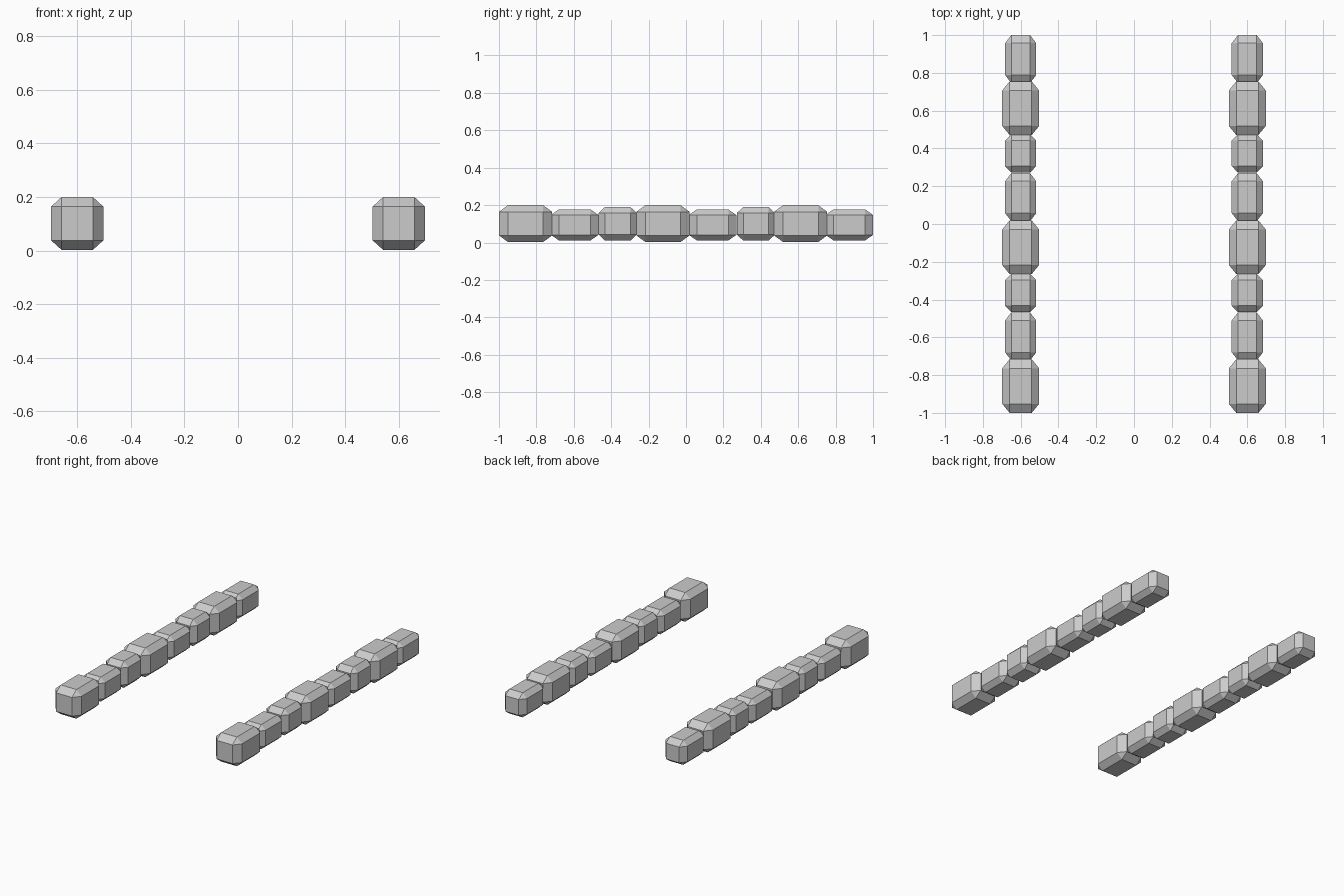
import bpy, bmesh
from mathutils import Vector

if "Cube" in bpy.data.objects:
    bpy.data.objects.remove(bpy.data.objects["Cube"])

# chamfer size as a share of each dimension
INSET = Vector((0.2, 0.168, 0.18))


def stone(name, centre, size):
    """Box with every edge chamfered once, proportional to its size."""
    bm = bmesh.new()
    bmesh.ops.create_cube(bm, size=1)
    bmesh.ops.bevel(bm, geom=bm.edges[:], offset=0.18, segments=1,
                    profile=0.5, affect='EDGES')
    for v in bm.verts:
        for a in range(3):
            c = v.co[a]
            half = 0.5 if abs(c) > 0.49 else 0.5 - INSET[a]
            v.co[a] = half * size[a] * (1 if c > 0 else -1)
    bmesh.ops.recalc_face_normals(bm, faces=bm.faces[:])
    mesh = bpy.data.meshes.new(name)
    bm.to_mesh(mesh)
    bm.free()
    obj = bpy.data.objects.new(name, mesh)
    obj.location = centre
    bpy.context.collection.objects.link(obj)


# kind: (size, centre height)
LARGE = ("large_stone", (0.195, 0.284, 0.197), 0.101)
MEDIUM = ("medium_stone", (0.165, 0.254, 0.166), 0.094)
SMALL = ("small_stone", (0.165, 0.204, 0.18), 0.1)

# order of stones along each row, front to back
ROW = [(LARGE, -0.858), (MEDIUM, -0.595), (SMALL, -0.365),
       (LARGE, -0.123), (MEDIUM, 0.142), (SMALL, 0.374),
       (LARGE, 0.613), (MEDIUM, 0.873)]

# two parallel kerb rows
for side, x in (("left", -0.6), ("right", 0.6)):
    for i, ((kind, size, z), y) in enumerate(ROW):
        stone(f"{side}_{kind}_{i + 1}", (x, y, z), size)
